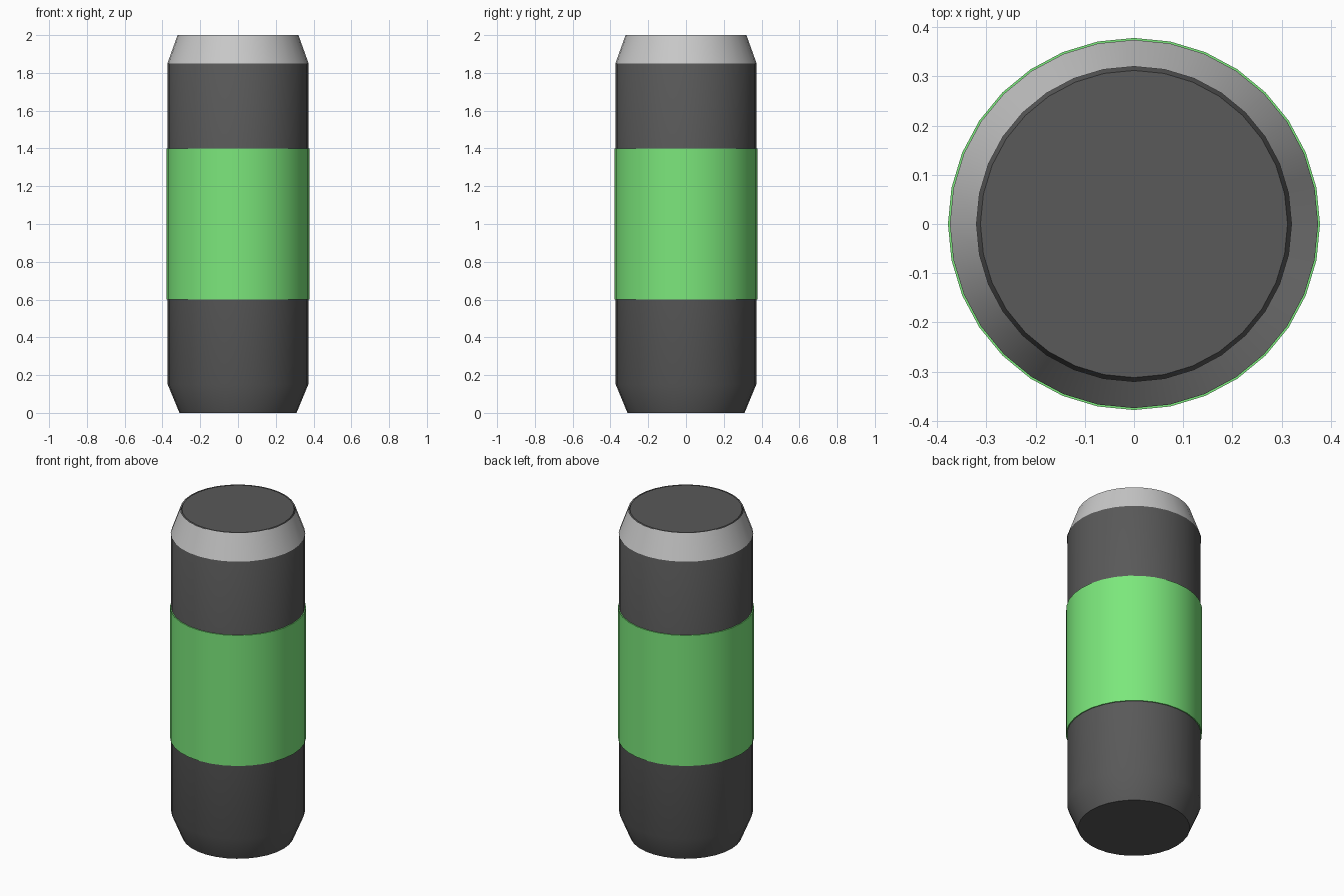
import bpy
import bmesh
import math

cube = bpy.data.objects.get("Cube")
if cube:
    bpy.data.objects.remove(cube, do_unlink=True)

SIDES = 32


def make_material(name, rgb):
    mat = bpy.data.materials.new(name)
    mat.use_nodes = True
    color = (*rgb, 1.0)
    mat.diffuse_color = color
    mat.node_tree.nodes["Principled BSDF"].inputs["Base Color"].default_value = color
    return mat


def lathe(name, profile, mat, capped=False):
    """Revolve (radius, height) points, listed bottom to top, around z."""
    bm = bmesh.new()
    rings = []
    for radius, z in profile:
        angles = [math.tau * i / SIDES for i in range(SIDES)]
        rings.append([bm.verts.new((radius * math.cos(a), radius * math.sin(a), z))
                      for a in angles])
    for low, high in zip(rings, rings[1:]):
        for i in range(SIDES):
            j = (i + 1) % SIDES
            bm.faces.new((low[i], low[j], high[j], high[i]))
    if capped:
        bm.faces.new(rings[0][::-1])
        bm.faces.new(rings[-1])
    mesh = bpy.data.meshes.new(name)
    bm.to_mesh(mesh)
    bm.free()
    mesh.materials.append(mat)
    obj = bpy.data.objects.new(name, mesh)
    bpy.context.collection.objects.link(obj)
    bpy.ops.object.select_all(action="DESELECT")
    obj.select_set(True)
    bpy.context.view_layer.objects.active = obj
    bpy.ops.object.shade_smooth_by_angle(angle=math.radians(30))
    return obj


dark = make_material("dark grey", (0.1, 0.1, 0.1))
silver = make_material("silver", (0.58, 0.58, 0.58))
green = make_material("green", (0.2, 0.8, 0.2))

# Solid body with tapered ends
lathe("body", [(0.31, 0), (0.372, 0.15), (0.372, 1.85), (0.312, 2)], dark, capped=True)

# Open sleeve over the upper taper
lathe("top_collar", [(0.374, 1.85), (0.32, 2)], silver)

# Thin band around the middle, with narrow lips closing onto the body
lathe("middle_band", [(0.372, 0.6), (0.378, 0.6), (0.378, 1.4), (0.372, 1.4)], green)
